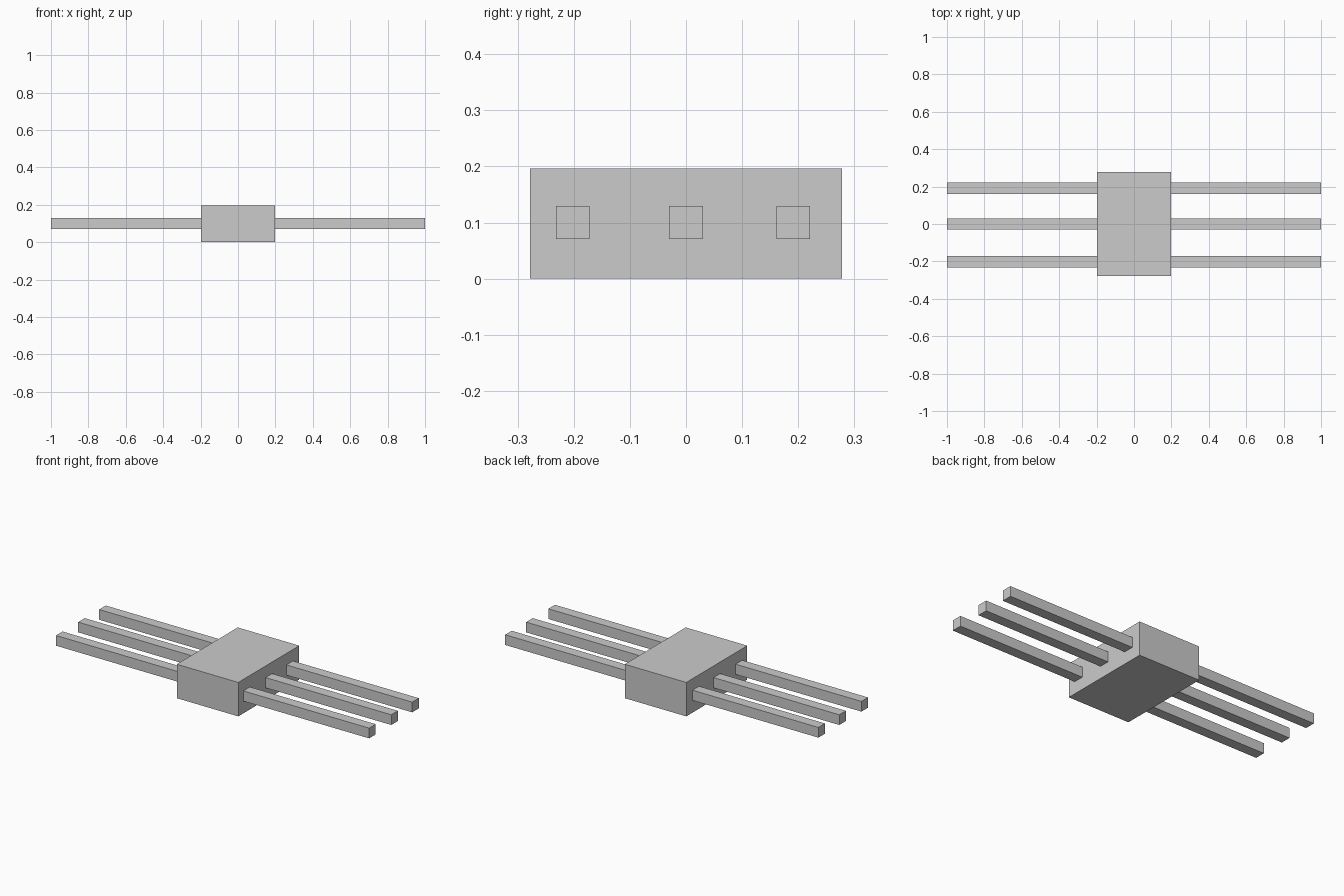
import bpy

if "Cube" in bpy.data.objects:
    bpy.data.objects.remove(bpy.data.objects["Cube"])


def box(name, size, center):
    bpy.ops.mesh.primitive_cube_add(size=1, location=center)
    obj = bpy.context.object
    obj.name = name
    obj.scale = size
    bpy.ops.object.transform_apply(location=False, rotation=False, scale=True)
    return obj


# Central block
BODY_X, BODY_Y, BODY_Z = 0.393, 0.556, 0.196
box("header_body", (BODY_X, BODY_Y, BODY_Z), (0, 0, BODY_Z / 2))

# Square pins running through the block
for i, y in enumerate((-0.202, 0.0, 0.191), start=1):
    box(f"pin_{i}", (2.0, 0.06, 0.059), (0, y, 0.1))
